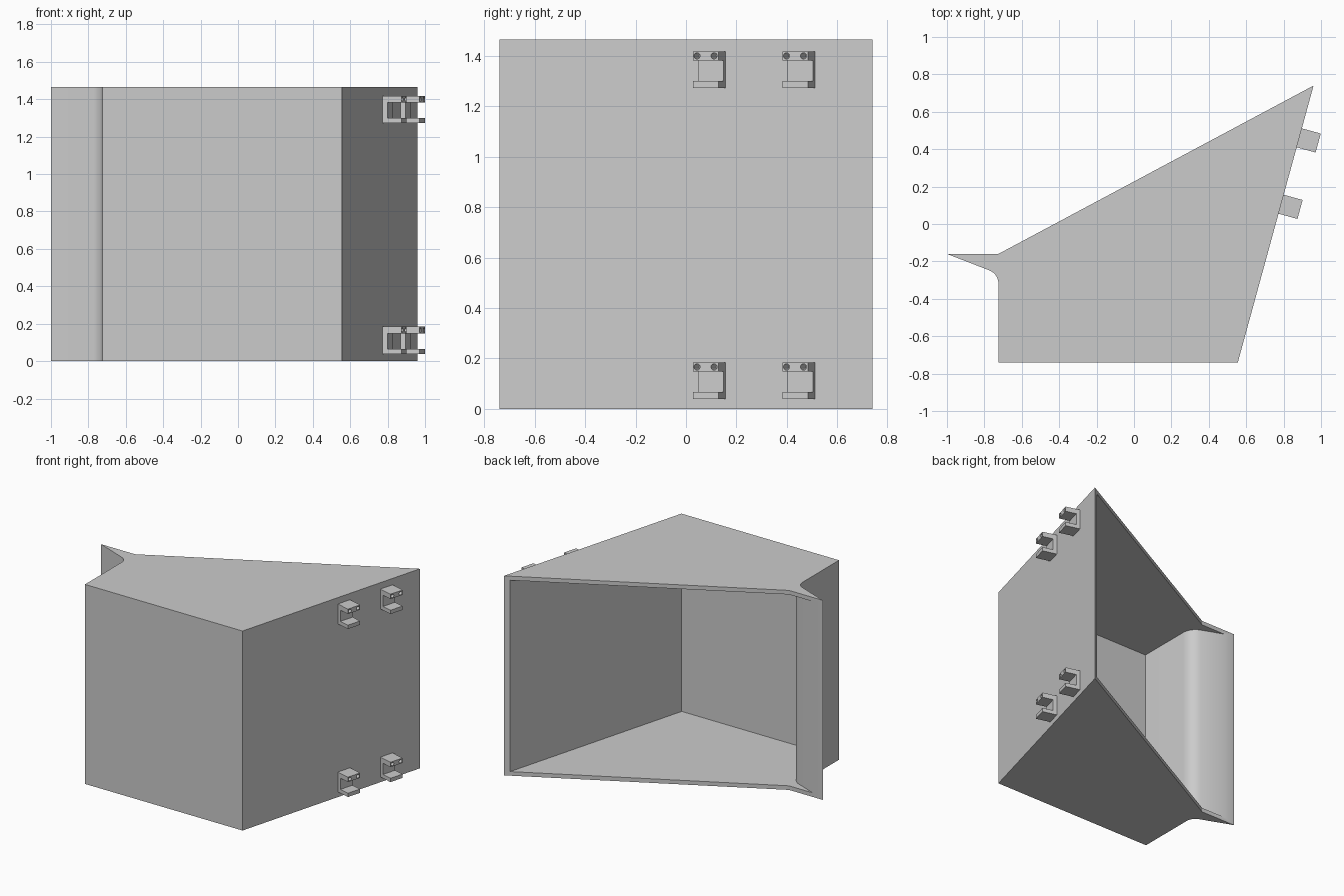
import bpy, bmesh, math
from mathutils import Matrix, Vector

if "Cube" in bpy.data.objects:
    bpy.data.objects.remove(bpy.data.objects["Cube"])

H, T = 1.465, 0.03            # overall height, wall thickness
ARC = math.radians(69)        # turn between side wall and lip
CX, CY, R = -0.80, -0.318, 0.075


def prism(name, pts, z0, z1):
    """Extrude a closed 2D profile from z0 to z1."""
    bm = bmesh.new()
    face = bm.faces.new([bm.verts.new((x, y, z0)) for x, y in pts])
    top = bmesh.ops.extrude_face_region(bm, geom=[face])["geom"]
    bmesh.ops.translate(bm, vec=(0, 0, z1 - z0),
                        verts=[g for g in top if isinstance(g, bmesh.types.BMVert)])
    bmesh.ops.recalc_face_normals(bm, faces=bm.faces)
    mesh = bpy.data.meshes.new(name)
    bm.to_mesh(mesh)
    bm.free()
    obj = bpy.data.objects.new(name, mesh)
    bpy.context.collection.objects.link(obj)
    return obj


def activate(obj):
    bpy.ops.object.select_all(action='DESELECT')
    obj.select_set(True)
    bpy.context.view_layer.objects.active = obj


def cut(obj, cutter):
    """Subtract the cutter, then remove it."""
    mod = obj.modifiers.new("cut", 'BOOLEAN')
    mod.operation, mod.solver, mod.object = 'DIFFERENCE', 'EXACT', cutter
    activate(obj)
    bpy.ops.object.modifier_apply(modifier=mod.name)
    bpy.data.objects.remove(cutter)


def fillet(r, n=10):
    return [(CX + r * math.cos(ARC * i / n), CY + r * math.sin(ARC * i / n))
            for i in range(n + 1)]


# Bin shell: outer profile minus a cavity open along the slanted back
body = prism("bin_shell", [(-0.725, -0.74), (0.555, -0.74), (0.96, 0.74),
                           (-0.725, -0.16)][:3] + [(-0.725, -0.16), (-1, -0.16)]
             + fillet(R)[::-1], 0, H)
cavity = prism("cavity_cutter", [(-0.695, -0.71), (0.532, -0.71), (1.0, 1.0),
                                 (-1.1, 1.0), (-1.1, -0.09)]
               + fillet(R + T)[::-1], T, H - T)
cut(body, cavity)
activate(body)
bpy.ops.object.shade_smooth_by_angle(angle=math.radians(25))

# C-shaped bracket: local x = away from wall, y = up, z = along wall
W, BH = 0.105, 0.146
bracket = prism("bracket", [(-0.005, 0), (W, 0), (W, 0.028), (0.027, 0.028),
                            (0.027, BH - 0.036), (W, BH - 0.036), (W, BH),
                            (-0.005, BH)], 0, W)
# Two pin holes in the upper arm
for z in (0.018, 0.088):
    hole = prism("hole_cutter", [(0.0125 * math.cos(i * math.tau / 16),
                                  0.0125 * math.sin(i * math.tau / 16))
                                 for i in range(16)], 0.027, W + 0.05)
    hole.data.transform(Matrix.Translation((0, BH - 0.018, z)) @ Matrix.Rotation(math.pi / 2, 4, 'Y'))
    cut(bracket, hole)

# Four brackets on the slanted right wall
u = Vector((0.405, 1.48, 0)).normalized()
n = Vector((u.y, -u.x, 0))
rot = Matrix((n, (0, 0, 1), -u)).transposed().to_4x4()
spots = [(y, z) for y in (0.055, 0.41) for z in (0.038, 1.272)]
for i, (y, z) in enumerate(spots):
    obj = bracket if i == 0 else bracket.copy()
    if i:
        bpy.context.collection.objects.link(obj)
    wall = Vector((0.555 + (y + 0.74) * 0.405 / 1.48, y, z))
    obj.matrix_world = Matrix.Translation(wall + u * W) @ rot
